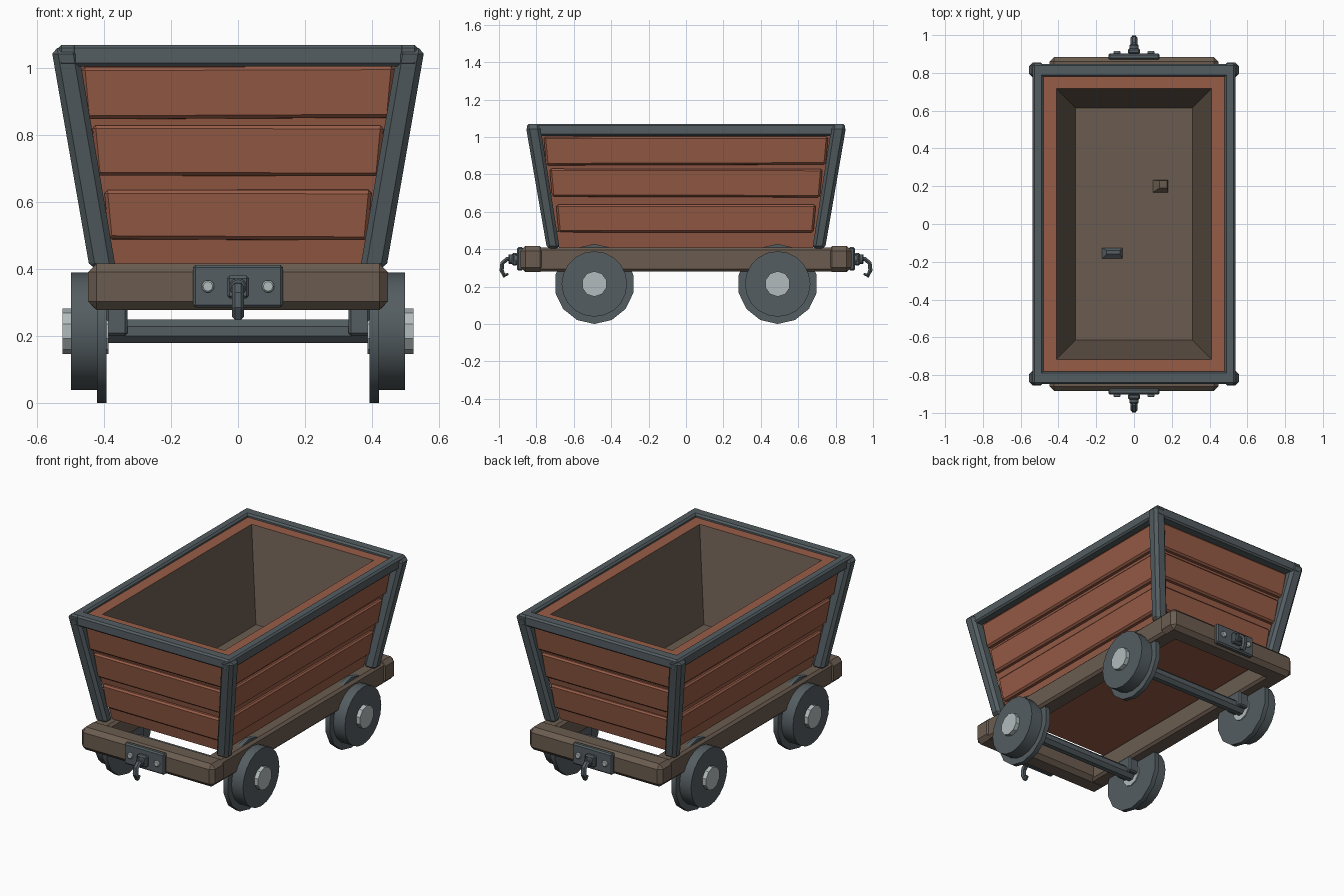
import bpy, bmesh, math, random
from mathutils import Vector, Matrix

random.seed(4)
if "Cube" in bpy.data.objects:
    bpy.data.objects.remove(bpy.data.objects["Cube"])


def material(name, *rgb):
    m = bpy.data.materials.new(name)
    m.use_nodes = True
    m.diffuse_color = (*rgb, 1)
    m.node_tree.nodes["Principled BSDF"].inputs["Base Color"].default_value = (*rgb, 1)
    return m


PLANK = material("red brown planks", 0.31, 0.107, 0.062)
TIMBER = material("grey brown timber", 0.147, 0.108, 0.08)
STEEL = material("dark steel", 0.088, 0.11, 0.12)
BRIGHT = material("bright steel", 0.45, 0.50, 0.51)


def finish(name, bm, *mats, bevel=0):
    bmesh.ops.recalc_face_normals(bm, faces=bm.faces)
    mesh = bpy.data.meshes.new(name)
    bm.to_mesh(mesh)
    bm.free()
    for m in mats:
        mesh.materials.append(m)
    ob = bpy.data.objects.new(name, mesh)
    bpy.context.collection.objects.link(ob)
    if bevel:
        mod = ob.modifiers.new("chamfer", 'BEVEL')
        mod.width, mod.segments = bevel, 1
    return ob


def tapered(low, high, jitter=0):
    """Block between two level rectangles (cx, cy, half_x, half_y, z)."""
    bm = bmesh.new()
    bmesh.ops.create_cube(bm, size=2)
    for v in bm.verts:
        cx, cy, hx, hy, z = high if v.co.z > 0 else low
        v.co = (cx + hx * v.co.x, cy + hy * v.co.y,
                z + random.uniform(-jitter, jitter))
    return bm


def box(name, x, y, z, mat, bevel=0):
    cx, cy, hx, hy = sum(x) / 2, sum(y) / 2, (x[1] - x[0]) / 2, (y[1] - y[0]) / 2
    return finish(name, tapered((cx, cy, hx, hy, z[0]), (cx, cy, hx, hy, z[1])),
                  mat, bevel=bevel)


def span(a, b, s):
    return sorted((a * s, b * s))


def cylinder(name, a, b, radius, sides, mat, bevel=0, turn=0):
    a, b = Vector(a), Vector(b)
    bm = bmesh.new()
    bmesh.ops.create_cone(bm, cap_ends=True, segments=sides, radius1=radius,
                          radius2=radius, depth=(b - a).length)
    rot = (b - a).to_track_quat('Z', 'Y').to_matrix().to_4x4()
    bm.transform(Matrix.Translation((a + b) / 2) @ rot @ Matrix.Rotation(turn, 4, 'Z'))
    return finish(name, bm, mat, bevel=bevel)


# Flaring bin with a hollow, timber-coloured inside
BASE, TOP, FLOOR = 0.41, 1.05, 0.505


def wall_x(z):
    return 0.37 + (z - BASE) * 0.185


def wall_y(z):
    return 0.68 + (z - BASE) * 0.18


bm = tapered((0, 0, wall_x(BASE), wall_y(BASE), BASE), (0, 0, wall_x(TOP), wall_y(TOP), TOP))
lid = max(bm.faces, key=lambda f: f.calc_center_median().z)
bmesh.ops.inset_region(bm, faces=[lid], thickness=0.078, use_even_offset=True)
hole = bmesh.ops.extrude_face_region(bm, geom=[lid])
floor = [v for v in hole["geom"] if isinstance(v, bmesh.types.BMVert)]
if lid.is_valid:
    bmesh.ops.delete(bm, geom=[lid], context='FACES_ONLY')
for v in floor:
    v.co = (math.copysign(0.31, v.co.x), math.copysign(0.615, v.co.y), FLOOR)
for f in bm.faces:
    if any(v in floor for v in f.verts):
        f.material_index = 1
finish("bin", bm, PLANK, TIMBER)

# Overlapping planks, proud of all four walls
for row, (z0, z1) in enumerate(((0.488, 0.637), (0.679, 0.83), (0.85, 1.003))):
    for s in (-1, 1):
        for side in ("end", "side"):
            rects = []
            for z, proud in ((z0, 0.027), (z1, 0.021)):
                width_z = (z + z1) / 2
                if side == "end":
                    rects.append((0, s * wall_y(z), wall_x(width_z) - 0.012, proud, z))
                else:
                    rects.append((s * wall_x(z), 0, proud, wall_y(width_z) - 0.026, z))
            finish(f"{side}_plank_{row}", tapered(*rects, jitter=0.003), PLANK, bevel=0.01)

# Corner posts and the top rim
for sx in (-1, 1):
    for sy in (-1, 1):
        finish("corner_post", tapered((sx * 0.404, sy * 0.709, 0.039, 0.034, 0.4),
                                      (sx * 0.518, sy * 0.818, 0.04, 0.039, 1.06)),
               STEEL, bevel=0.017)
for s in (-1, 1):
    box("rim_side", span(0.48, 0.538, s), (-0.85, 0.85), (1.005, 1.07), STEEL, 0.01)
    box("rim_end", (-0.535, 0.535), span(0.78, 0.848, s), (1.005, 1.07), STEEL, 0.01)

# Timber underframe
for s in (-1, 1):
    box("side_beam", span(0.33, 0.44, s), (-0.8, 0.8), (0.28, 0.41), TIMBER, 0.014)
    box("end_beam", (-0.448, 0.448), span(0.755, 0.884, s), (0.278, 0.416), TIMBER, 0.025)

# Axles, bearings and flanged wheels
AXLE_Z = 0.214
for y in (-0.49, 0.49):
    cylinder("axle", (-0.4, y, AXLE_Z), (0.4, y, AXLE_Z), 0.038, 8, STEEL, turn=math.pi / 8)
    for s in (-1, 1):
        box("bearing", span(0.33, 0.395, s), (y - 0.06, y + 0.06), (0.2, 0.3), STEEL, 0.008)
        for name, x0, x1, r, n, mat in (
                ("wheel_flange", 0.393, 0.422, 0.214, 14, STEEL),
                ("wheel_tread", 0.41, 0.499, 0.175, 20, STEEL),
                ("wheel_hub", 0.387, 0.524, 0.068, 10, BRIGHT)):
            part = cylinder(name, (s * x0, y, AXLE_Z), (s * x1, y, AXLE_Z), r, n, mat)
            part.data.shade_smooth()
            part.data.set_sharp_from_angle(angle=math.radians(30))

# Coupling plate, bolts and hook at each end
HOOK = ((0.925, 0.35), (0.957, 0.347), (0.982, 0.325), (0.986, 0.287), (0.972, 0.258), (0.95, 0.268))
for s in (-1, 1):
    box("coupling_plate", (-0.135, 0.135), span(0.87, 0.903, s), (0.285, 0.412), STEEL, 0.008)
    box("hook_mount", (-0.033, 0.033), span(0.9, 0.93, s), (0.312, 0.38), STEEL, 0.008)
    cylinder("hook_collar", (0, s * 0.92, 0.347), (0, s * 0.95, 0.347), 0.027, 8, STEEL, 0.005)
    for x in (-0.09, 0.09):
        cylinder("plate_bolt", (x, s * 0.9, 0.348), (x, s * 0.916, 0.348), 0.02, 8, BRIGHT, 0.005)
    curve = bpy.data.curves.new("hook", 'CURVE')
    curve.dimensions = '3D'
    curve.bevel_depth, curve.bevel_resolution, curve.use_fill_caps = 0.013, 1, True
    spline = curve.splines.new('POLY')
    spline.points.add(len(HOOK) - 1)
    for p, (y, z) in zip(spline.points, HOOK):
        p.co = (0, s * y, z, 1)
        p.radius = 1
    spline.points[-1].radius = 0.5
    spline.use_smooth = False
    curve.materials.append(STEEL)
    hook = bpy.data.objects.new("hook", curve)
    hook.scale.x = 1.4
    bpy.context.collection.objects.link(hook)

# Loose scraps on the bin floor
finish("wood_chip", tapered((0.14, 0.2, 0.04, 0.032, FLOOR), (0.155, 0.21, 0.02, 0.02, FLOOR + 0.025)), TIMBER)
finish("metal_chip", tapered((-0.115, -0.155, 0.055, 0.028, FLOOR), (-0.11, -0.15, 0.035, 0.01, FLOOR + 0.02)), STEEL)
